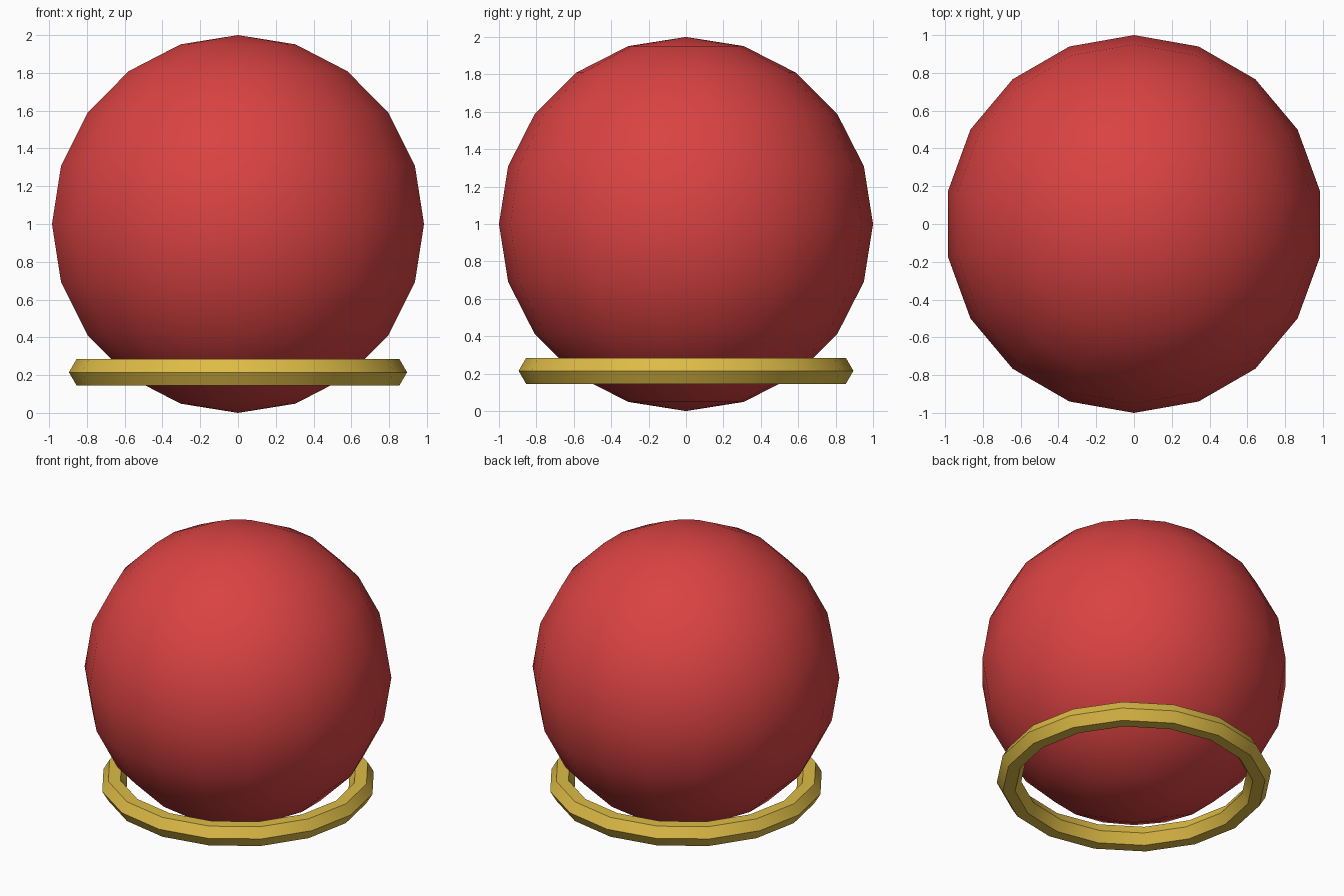
import bpy
import bmesh
from math import pi, sin, cos, radians
from mathutils import Vector

cube = bpy.data.objects.get("Cube")
if cube:
    bpy.data.objects.remove(cube, do_unlink=True)


def material(name, rgb):
    mat = bpy.data.materials.new(name)
    mat.use_nodes = True
    mat.diffuse_color = (*rgb, 1)
    mat.node_tree.nodes["Principled BSDF"].inputs["Base Color"].default_value = (*rgb, 1)
    return mat


def lathe(name, profile, segments, mat, closed=False):
    """Spin a (radius, height) profile, starting on +y, around the z axis."""
    bm = bmesh.new()
    verts = [bm.verts.new((0, r, z)) for r, z in profile]
    edges = [bm.edges.new(pair) for pair in zip(verts, verts[1:])]
    if closed:
        edges.append(bm.edges.new((verts[-1], verts[0])))
    bmesh.ops.spin(bm, geom=verts + edges, cent=(0, 0, 0), axis=(0, 0, 1),
                   angle=2 * pi, steps=segments)
    bmesh.ops.remove_doubles(bm, verts=bm.verts, dist=0.0001)
    bmesh.ops.recalc_face_normals(bm, faces=bm.faces)
    mesh = bpy.data.meshes.new(name)
    bm.to_mesh(mesh)
    bm.free()
    mesh.materials.append(mat)
    obj = bpy.data.objects.new(name, mesh)
    bpy.context.collection.objects.link(obj)
    bpy.ops.object.select_all(action="DESELECT")
    obj.select_set(True)
    bpy.context.view_layer.objects.active = obj
    bpy.ops.object.shade_smooth_by_angle(angle=radians(30))
    return obj


red = material("red", (0.70, 0.055, 0.055))
gold = material("gold", (0.73, 0.50, 0.062))

# Round ball body, pole to pole
rings = 10
arc = [(sin(pi * i / rings), 1 - cos(pi * i / rings)) for i in range(rings + 1)]
lathe("ball", arc, 18, red)

# Loose hexagonal-section ring around the base
hexagon = [(0.815 + 0.08 * cos(pi * i / 3), 0.215 + 0.08 * sin(pi * i / 3)) for i in range(6)]
lathe("base_ring", hexagon, 16, gold, closed=True)
